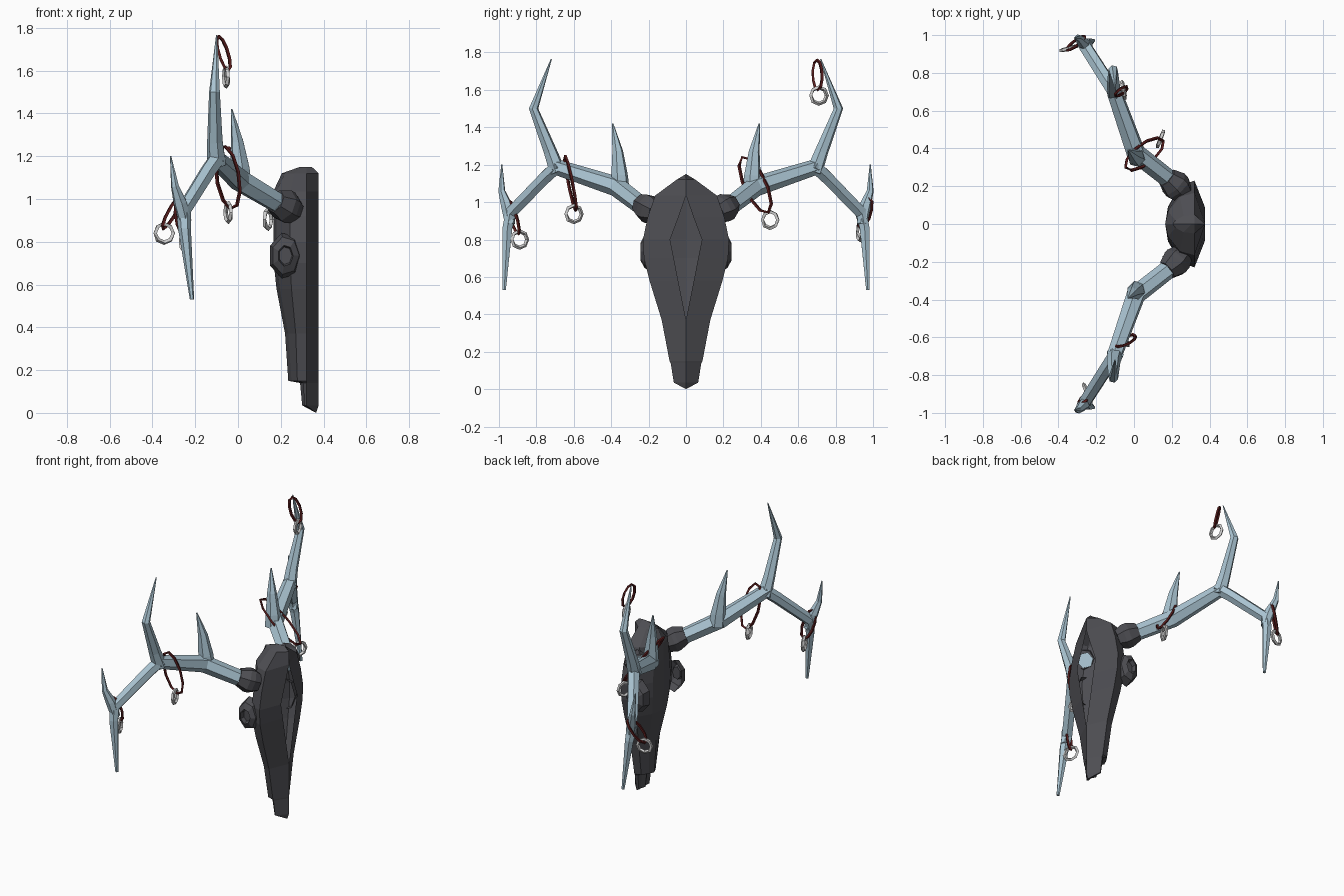
import bpy, bmesh
from math import cos, sin, pi
from mathutils import Vector as V

if "Cube" in bpy.data.objects:
    bpy.data.objects.remove(bpy.data.objects["Cube"])


def material(name, color):
    m = bpy.data.materials.new(name)
    m.diffuse_color = (*color, 1)
    m.use_nodes = True
    m.node_tree.nodes["Principled BSDF"].inputs["Base Color"].default_value = m.diffuse_color
    return m


BONE = material("dark_bone", (0.075, 0.075, 0.085))
HORN = material("pale_blue_horn", (0.40, 0.55, 0.64))
CORD = material("red_cord", (0.10, 0.012, 0.012))
METAL = material("pale_metal", (0.55, 0.55, 0.55))


def finish(bm, name, mat, recalc=True):
    bmesh.ops.remove_doubles(bm, verts=bm.verts, dist=0.0005)
    if recalc:
        bmesh.ops.recalc_face_normals(bm, faces=bm.faces)
    me = bpy.data.meshes.new(name)
    bm.to_mesh(me)
    bm.free()
    me.materials.append(mat)
    ob = bpy.data.objects.new(name, me)
    bpy.context.collection.objects.link(ob)
    return ob


def tube(bm, pts, radii, sides=6, closed=False):
    """Low-poly tube swept through points."""
    pts = [V(p) for p in pts]
    n, rings, side = len(pts), [], None
    for i, p in enumerate(pts):
        if closed:
            t = pts[(i + 1) % n] - pts[i - 1]
        else:
            t = pts[min(i + 1, n - 1)] - pts[max(i - 1, 0)]
        t.normalize()
        if side is None:
            side = t.orthogonal()
        side = (side - t * side.dot(t)).normalized()
        up = t.cross(side)
        rings.append([bm.verts.new(p + radii[i] * (side * cos(2 * pi * k / sides) + up * sin(2 * pi * k / sides)))
                      for k in range(sides)])
    for i in range(n if closed else n - 1):
        a, b = rings[i], rings[(i + 1) % n]
        shift = 0
        if closed and i == n - 1:  # match the seam
            shift = min(range(sides), key=lambda s: (a[0].co - b[s].co).length)
        for k in range(sides):
            l = (k + 1) % sides
            bm.faces.new((a[k], a[l], b[(l + shift) % sides], b[(k + shift) % sides]))
    if not closed:
        bm.faces.new(rings[0])
        bm.faces.new(rings[-1])


# Skull: stacked sections (z, front x, half width, back x, half width of rear opening)
sections = [(1.15, .29, 0, .345, 0), (1.12, .205, .05, .377, 0), (1.035, .165, .165, .377, 0),
            (.92, .165, .205, .377, .04), (.80, .165, .23, .377, .085), (.70, .167, .225, .377, .065),
            (.58, .18, .195, .377, .042), (.37, .22, .13, .377, 0), (.15, .235, .088, .377, 0),
            (.14, .29, .082, .377, 0), (.035, .30, .065, .377, 0)]
bm = bmesh.new()
rings = []
for z, xf, w, xb, yk in sections:
    half = [(xf + .015, .4 * w), ((xf + .32) / 2, .87 * w), (.32, w), (xb, yk)]
    ring = [(xf, 0)] + half + [(x, -y) for x, y in reversed(half)]
    rings.append([bm.verts.new((x, y, z)) for x, y in ring])
for a, b in zip(rings, rings[1:]):
    for k in range(9):
        if k != 4:  # leave the kite-shaped rear opening
            l = (k + 1) % 9
            bm.faces.new((a[k], a[l], b[l], b[k]))
tip = bm.verts.new((.365, 0, .0))
for k in range(9):
    if k != 4:
        bm.faces.new((rings[-1][k], rings[-1][(k + 1) % 9], tip))
bmesh.ops.dissolve_degenerate(bm, dist=0.0003, edges=bm.edges)
finish(bm, "skull", BONE)

for s, tag in ((1, "left"), (-1, "right")):
    # Eye socket: raised rim with sunken middle
    bm = bmesh.new()
    prof = [(.11, .17), (.09, .222), (.05, .242), (.042, .215)]
    loops = [[bm.verts.new((.222 + r * .72 * cos(2 * pi * k / 7), s * y, .735 + r * sin(2 * pi * k / 7)))
              for k in range(7)] for r, y in prof]
    for a, b in zip(loops, loops[1:]):
        for k in range(7):
            bm.faces.new((a[k], a[(k + 1) % 7], b[(k + 1) % 7], b[k]))
    bm.faces.new(loops[-1])
    finish(bm, "eye_socket_" + tag, BONE)

    def side(pts):
        return [(x, s * y, z) for x, y, z in pts]

    # Collar where the antler leaves the skull
    bm = bmesh.new()
    tube(bm, side([(.26, .16, .945), (.232, .19, .96), (.215, .21, .97), (.175, .245, .99)]),
         [.06, .078, .078, .056], 7)
    finish(bm, "antler_collar_" + tag, BONE)

    # Antler: main beam, upper tine, lower tine, brow tine
    bm = bmesh.new()
    fork, low = (-.105, .70, 1.19), (-.255, .935, .945)
    tube(bm, side([(.26, .15, .935), (.17, .25, .99), (.01, .375, 1.085), fork]), [.05, .05, .054, .042])
    tube(bm, side([(-.10, .685, 1.16), (-.108, .725, 1.27), (-.11, .815, 1.50), (-.10, .72, 1.765)]),
         [.045, .037, .026, .003])
    tube(bm, side([(-.09, .68, 1.20), (-.14, .755, 1.13), low, (-.25, .955, .86), (-.215, .972, .53)]),
         [.04, .038, .036, .03, .010])
    tube(bm, side([(-.245, .94, .88), (-.27, .958, .98), (-.295, .985, 1.06), (-.315, .985, 1.20)]),
         [.028, .032, .019, .003])
    tube(bm, side([(.015, .35, 1.06), (.01, .355, 1.14), (-.005, .365, 1.27), (-.03, .392, 1.42)]),
         [.05, .046, .03, .004])
    finish(bm, "antler_" + tag, HORN)

# Hanging charms: cord top, cord bottom, cord half width, ring centre, ring facing
charms = [((-.09, .70, 1.76), (-.045, .705, 1.60), (.022, .025, 0), (-.055, .71, 1.57), (1, .2, 0)),
          ((-.045, .30, 1.24), (.155, .44, .945), (-.02, .05, .03), (.14, .45, .905), (1, -.4, 0)),
          ((-.265, .98, 1.02), (-.35, .935, .86), (.02, .03, 0), (-.345, .93, .84), (.3, -1, 0)),
          ((-.06, -.645, 1.245), (-.035, -.59, .955), (.055, .015, -.02), (-.045, -.60, .937), (1, .3, 0)),
          ((-.275, -.95, 1.01), (-.245, -.895, .83), (.03, .015, .01), (-.25, -.89, .80), (1, .4, 0))]
for i, (a, b, w, c, facing) in enumerate(charms):
    a, b, w = V(a), V(b), V(w)
    mid, half = (a + b) / 2, (a - b) / 2
    bm = bmesh.new()
    tube(bm, [mid + half * cos(t) + w * sin(t) for t in (2 * pi * k / 10 for k in range(10))],
         [.009] * 10, 4, True)
    finish(bm, f"cord_{i + 1}", CORD)

    n = V(facing).normalized()
    u = n.cross(V((0, 0, 1)))
    bm = bmesh.new()
    tube(bm, [V(c) + .044 * (u * cos(2 * pi * k / 8) + V((0, 0, 1)) * sin(2 * pi * k / 8)) for k in range(8)],
         [.011] * 8, 4, True)
    finish(bm, f"charm_ring_{i + 1}", METAL)
